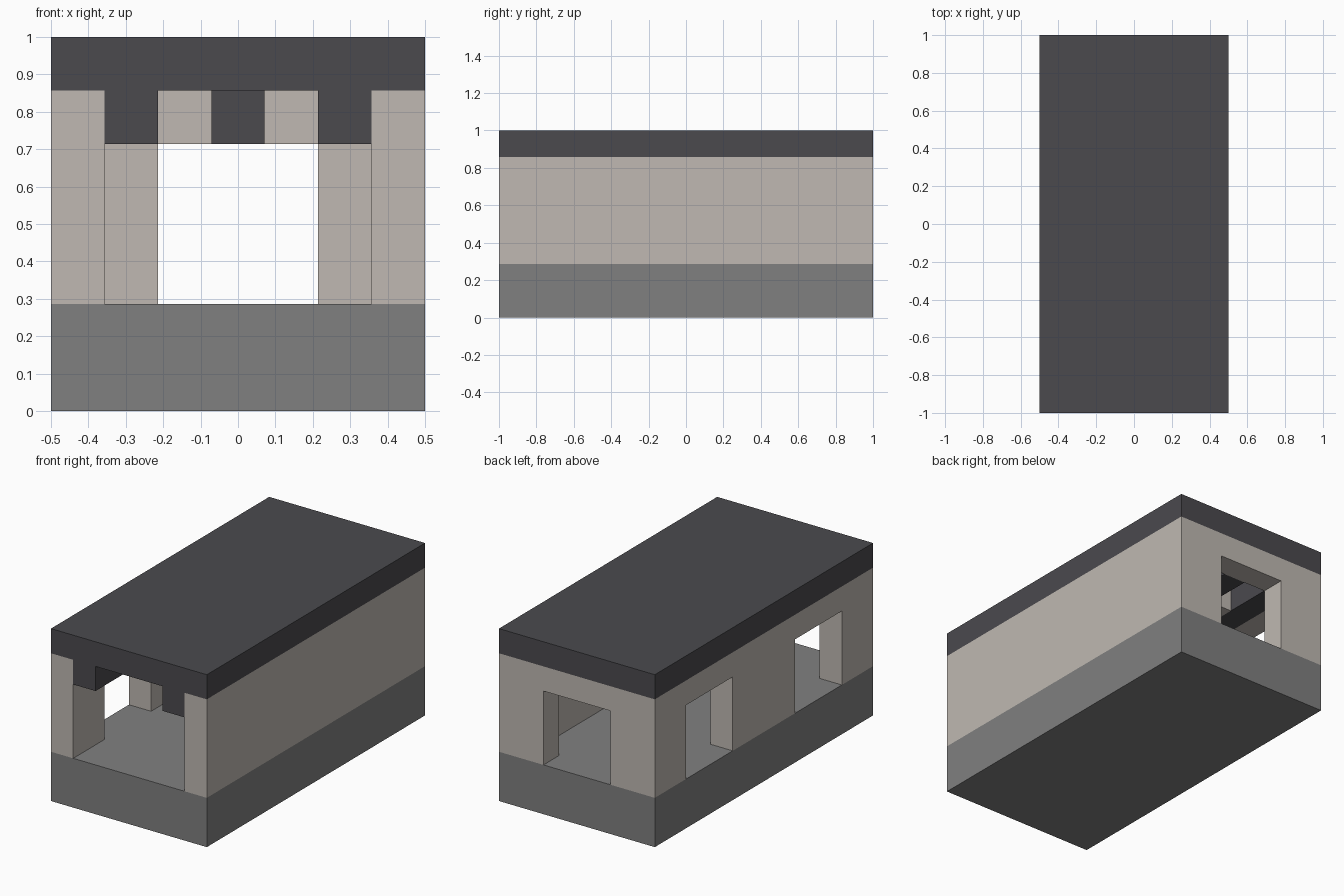
import bpy
import bmesh
from mathutils import Vector

cube = bpy.data.objects.get("Cube")
if cube:
    bpy.data.objects.remove(cube, do_unlink=True)

U = 1 / 7  # one block: the house is 7 wide, 14 long and 7 high


def material(name, rgb):
    mat = bpy.data.materials.new(name)
    mat.use_nodes = True
    mat.diffuse_color = (*rgb, 1)
    mat.node_tree.nodes["Principled BSDF"].inputs["Base Color"].default_value = (*rgb, 1)
    return mat


STONE = material("grey stone", (0.216, 0.216, 0.216))
PLASTER = material("beige plaster", (0.523, 0.485, 0.445))
ROOF = material("dark roof", (0.070, 0.068, 0.076))


def prism(name, outline, push, mat):
    """Extrude a flat outline (in blocks) along push to make one solid part."""
    bm = bmesh.new()
    face = bm.faces.new([bm.verts.new(Vector(p) * U) for p in outline])
    out = bmesh.ops.extrude_face_region(bm, geom=[face])
    moved = [v for v in out["geom"] if isinstance(v, bmesh.types.BMVert)]
    bmesh.ops.translate(bm, vec=Vector(push) * U, verts=moved)
    bmesh.ops.recalc_face_normals(bm, faces=bm.faces[:])
    mesh = bpy.data.meshes.new(name)
    bm.to_mesh(mesh)
    bm.free()
    mesh.materials.append(mat)
    obj = bpy.data.objects.new(name, mesh)
    bpy.context.collection.objects.link(obj)
    return obj


def box(name, x, y, z, mat):
    outline = [(x[0], y[0], z[0]), (x[1], y[0], z[0]), (x[1], y[1], z[0]), (x[0], y[1], z[0])]
    return prism(name, outline, (0, 0, z[1] - z[0]), mat)


def comb(start, end, openings):
    """Wall outline whose openings rise from the floor to the lintel."""
    points = [(start, 6), (start, 2)]
    for a, b in openings:
        points += [(a, 2), (a, 5), (b, 5), (b, 2)]
    return points + [(end, 2), (end, 6)]


# Foundation and roof slab
box("foundation", (-3.5, 3.5), (-7, 7), (0, 2), STONE)
box("roof_slab", (-3.5, 3.5), (-7, 7), (6, 7), ROOF)

# Walls: solid left side, two openings on the right side, doorway at the back
box("left_wall", (2.5, 3.5), (-7, 7), (2, 6), PLASTER)
side = comb(-7, 7, [(-5, -2), (2, 5)])
prism("right_wall", [(-3.5, y, z) for y, z in side], (1, 0, 0), PLASTER)
back = comb(-2.5, 2.5, [(-1.5, 1.5)])
prism("back_wall", [(x, 6, z) for x, z in back], (0, 1, 0), PLASTER)

# Ceiling beams along the length
for label, x in (("left", 2), ("right", -2)):
    box(label + "_ceiling_beam", (x - 0.5, x + 0.5), (-7, 6), (5, 6), ROOF)
box("centre_ceiling_beam", (-0.5, 0.5), (-5, 6), (5, 6), ROOF)

# Short plaster cross pieces between the beams, above the side openings
for end, y in (("front", -3.5), ("back", 3.5)):
    for label, x in (("left", 1), ("right", -1)):
        box(f"{end}_{label}_cross_piece", (x - 0.5, x + 0.5), (y - 0.5, y + 0.5), (5, 6), PLASTER)
